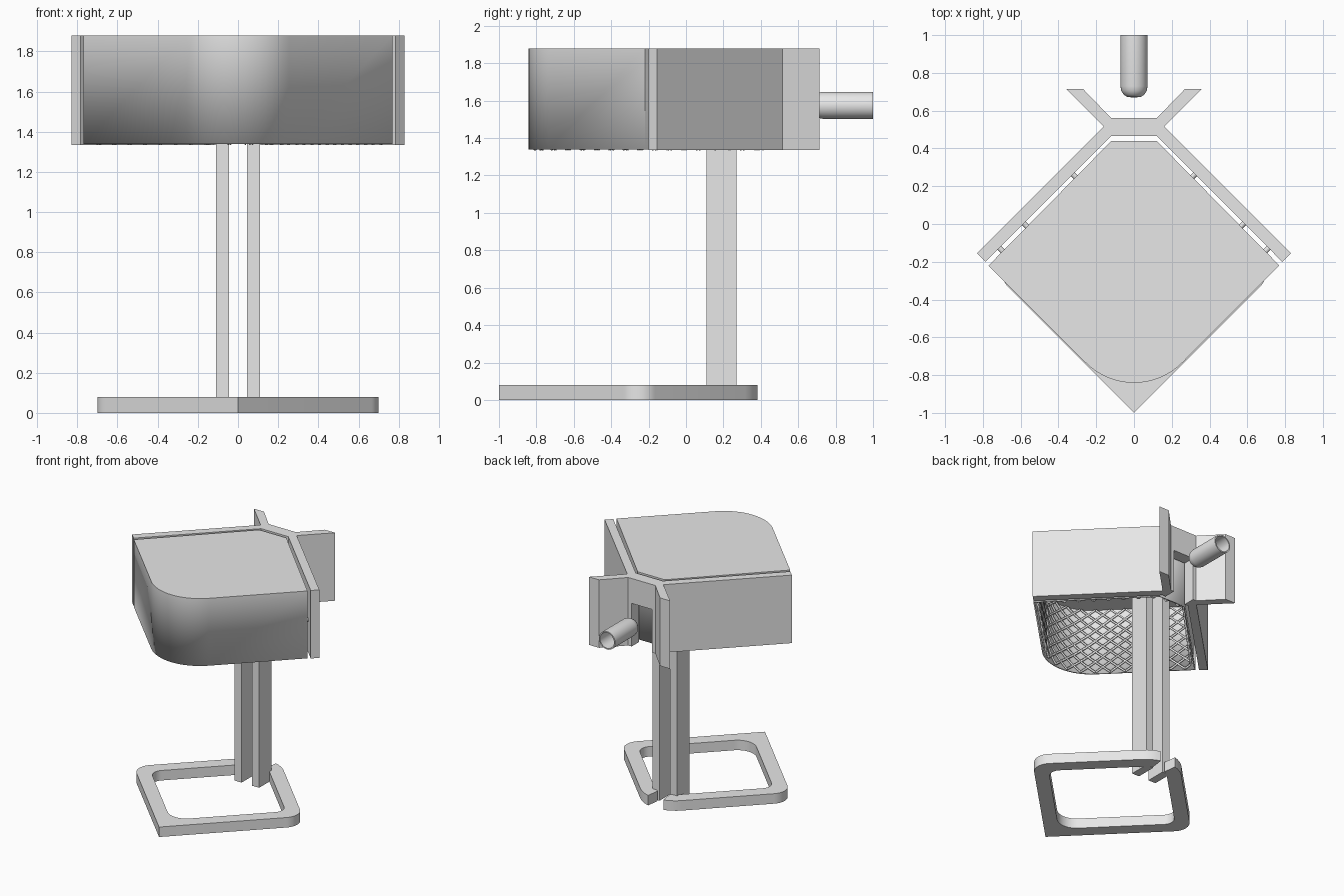
import bpy, bmesh, math
from mathutils import Vector

cube = bpy.data.objects.get("Cube")
if cube:
    bpy.data.objects.remove(cube, do_unlink=True)

grey = bpy.data.materials.new("plain grey")
grey.use_nodes = True
grey.diffuse_color = (0.8, 0.8, 0.8, 1)
grey.node_tree.nodes["Principled BSDF"].inputs["Base Color"].default_value = (0.8, 0.8, 0.8, 1)

LOW, HIGH = 1.34, 1.88


def link(name, data):
    ob = bpy.data.objects.new(name, data)
    bpy.context.collection.objects.link(ob)
    data.materials.append(grey)
    return ob


def smooth(ob):
    bpy.ops.object.select_all(action="DESELECT")
    ob.select_set(True)
    bpy.context.view_layer.objects.active = ob
    bpy.ops.object.shade_smooth_by_angle(angle=math.radians(30))


def fillet(corners, steps=12):
    """Round each (x, y, radius) corner of a closed counter-clockwise outline."""
    out = []
    for i, (x, y, r) in enumerate(corners):
        p = Vector((x, y))
        if r == 0:
            out.append(p)
            continue
        a = (Vector(corners[i - 1][:2]) - p).normalized()
        b = (Vector(corners[(i + 1) % len(corners)][:2]) - p).normalized()
        half = a.angle(b) / 2
        centre = p + (a + b).normalized() * r / math.sin(half)
        start = p + a * r / math.tan(half) - centre
        for k in range(steps + 1):
            t = (math.pi - 2 * half) * k / steps
            c, s = math.cos(t), math.sin(t)
            out.append(centre + Vector((c * start.x - s * start.y, s * start.x + c * start.y)))
    return out


def prism(name, outline, z0, z1, open_bottom=False):
    bm = bmesh.new()
    low = [bm.verts.new((x, y, z0)) for x, y in outline]
    top = [bm.verts.new((x, y, z1)) for x, y in outline]
    n = len(low)
    for i in range(n):
        j = (i + 1) % n
        bm.faces.new((low[i], low[j], top[j], top[i]))
    bm.faces.new(top)
    if not open_bottom:
        bm.faces.new(low[::-1])
    bmesh.ops.recalc_face_normals(bm, faces=bm.faces)
    mesh = bpy.data.meshes.new(name)
    bm.to_mesh(mesh)
    bm.free()
    return link(name, mesh)


def mirrored(half):
    return half + [Vector((-p[0], p[1])) for p in half[::-1] if abs(p[0]) > 1e-5]


# Base: a flat diamond loop, sharp in front and split at the back
def loop_half(front, side, r_front, r_side, r_back):
    mid = front + side
    pts = fillet([(0, front, r_front), (side, mid, r_side),
                  (0, mid + side, r_back), (-side, mid, r_side)])
    return [p for p in pts if p.x > (0.04 if p.y > 0 else -1e-5)]


outer = loop_half(-1, 0.75, 0, 0.12, 0.26)
inner = loop_half(-0.85, 0.6, 0.14, 0.08, 0.14)
smooth(prism("base_loop", mirrored(outer + inner[::-1]), 0, 0.08))

# Twin posts
for side, s in (("left", 1), ("right", -1)):
    x0, x1 = sorted((s * 0.045, s * 0.11))
    prism(side + "_post", [(x0, 0.11), (x1, 0.11), (x1, 0.27), (x0, 0.27)], 0, HIGH - 0.03)


# Shade: hollow box with one rounded corner, open below
def shade_outline(inset):
    d = inset * math.sqrt(2)
    return fillet([(0, -0.99 + d, 0.36 - inset), (0.77 - d, -0.22, 0),
                   (0.12, 0.44 - inset, 0), (-0.12, 0.44 - inset, 0), (-0.77 + d, -0.22, 0)], 16)


shade = prism("shade", shade_outline(0), LOW, HIGH, True)
wall = shade.modifiers.new("wall", "SOLIDIFY")
wall.thickness = 0.015
wall.offset = -1
smooth(shade)

# Lattice lining of crossed diagonal strands
path = shade_outline(0.028)
lengths = [(path[(i + 1) % len(path)] - p).length for i, p in enumerate(path)]
total = sum(lengths)


def along(s):
    s %= total
    for i, length in enumerate(lengths):
        if s <= length:
            return path[i].lerp(path[(i + 1) % len(path)], s / length)
        s -= length
    return path[0]


curve = bpy.data.curves.new("shade_lattice", "CURVE")
curve.dimensions = "3D"
curve.bevel_depth = 0.009
curve.bevel_resolution = 0
curve.use_fill_caps = True
strands, steps, height = 36, 18, HIGH - LOW - 0.02
for k in range(strands):
    for lean in (1, -1):
        spline = curve.splines.new("POLY")
        spline.points.add(steps)
        for i, point in enumerate(spline.points):
            t = i / steps
            p = along(total * k / strands + lean * t * height * 1.25)
            point.co = (p.x, p.y, LOW + t * height, 1)
link("shade_lattice", curve)

# Back bracket: two long plates, a middle bar and two short wings
half = [(0.12, 0.465), (0.785, -0.2), (0.83, -0.155), (0.16, 0.515),
        (0.36, 0.715), (0.27, 0.715), (0.12, 0.56)]
bracket = prism("back_bracket", mirrored(half), LOW - 0.005, HIGH)
arch = prism("arch_cutter", [(-0.09, 0.45), (0.09, 0.45), (0.09, 0.6), (-0.09, 0.6)], 1.2, 1.68)
arch.hide_render = True
arch.hide_viewport = True
cut = bracket.modifiers.new("arch", "BOOLEAN")
cut.object = arch
cut.solver = "EXACT"

# Pegs joining the shade to the plates
for side, s in (("left", 1), ("right", -1)):
    for i, (x, y) in enumerate(((0.31, 0.25), (0.57, -0.01), (0.7, -0.14))):
        bpy.ops.mesh.primitive_cylinder_add(
            vertices=12, radius=0.014, depth=0.08, location=(s * x, y, 1.6),
            rotation=(math.pi / 2, 0, -s * math.pi / 4))
        peg = bpy.context.object
        peg.name = f"{side}_peg_{i + 1}"
        peg.data.materials.append(grey)

# Rear tube: rounded closed front, open hollow back
profile = [(0.0001, 0.67), (0.035, 0.672), (0.055, 0.685), (0.067, 0.705), (0.072, 0.73),
           (0.072, 1.0), (0.062, 1.0), (0.062, 0.73), (0.0001, 0.7)]
bm = bmesh.new()
rim = [bm.verts.new((r, y, 1.575)) for r, y in profile]
edges = [bm.edges.new(pair) for pair in zip(rim, rim[1:])]
bmesh.ops.spin(bm, geom=rim + edges, cent=(0, 0, 1.575), axis=(0, 1, 0),
               angle=math.tau, steps=32, use_duplicate=False)
bmesh.ops.remove_doubles(bm, verts=bm.verts, dist=0.0005)
bmesh.ops.recalc_face_normals(bm, faces=bm.faces)
mesh = bpy.data.meshes.new("rear_tube")
bm.to_mesh(mesh)
bm.free()
smooth(link("rear_tube", mesh))
